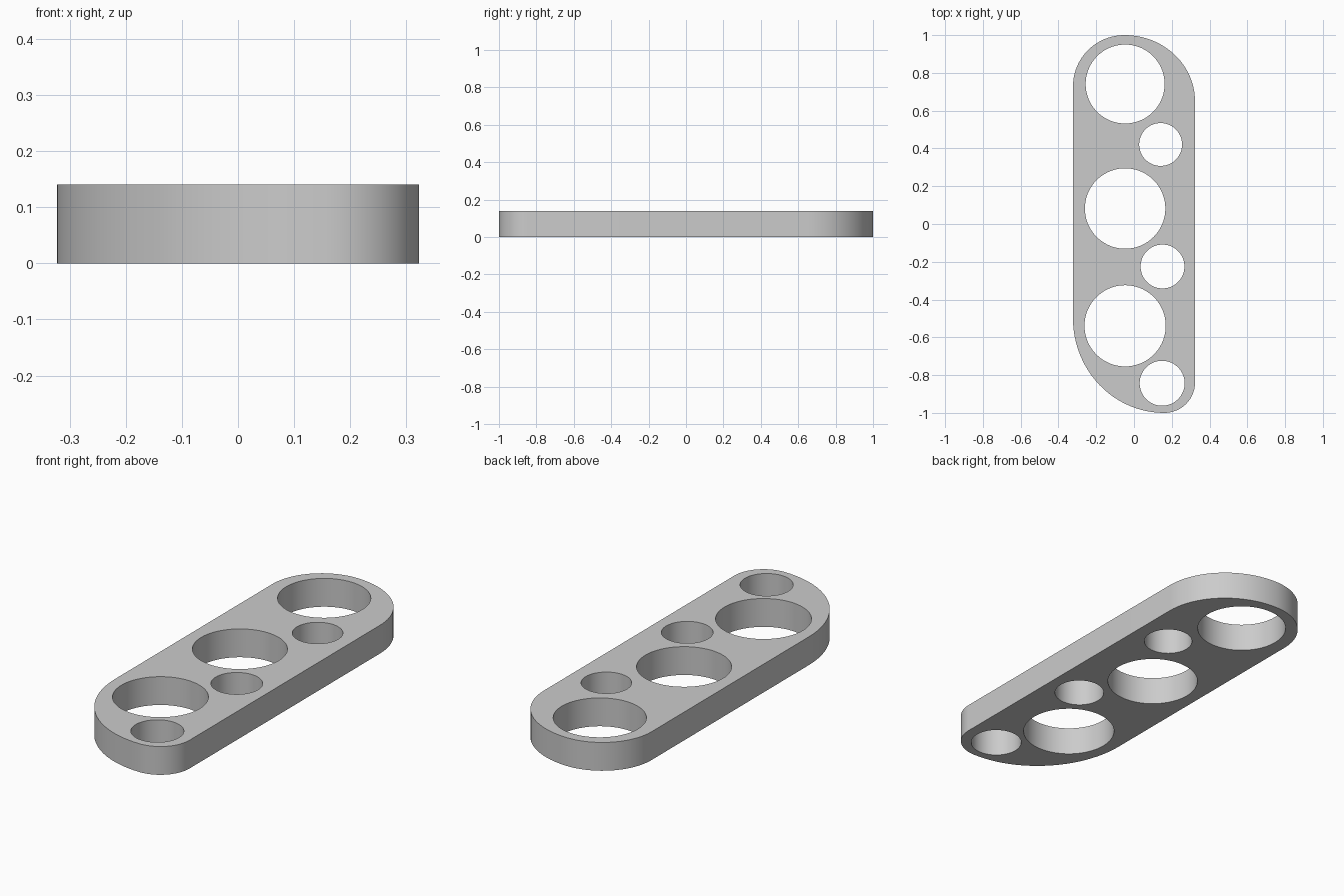
import bpy, bmesh
from math import sin, cos, pi

THICKNESS = 0.14
HALF_W, HALF_L = 0.323, 1.0

cube = bpy.data.objects.get("Cube")
if cube:
    bpy.data.objects.remove(cube, do_unlink=True)

grey = bpy.data.materials.new("light_grey")
grey.use_nodes = True
colour = (0.6, 0.6, 0.6, 1)
grey.diffuse_color = colour
grey.node_tree.nodes["Principled BSDF"].inputs["Base Color"].default_value = colour


def arc(cx, cy, rx, ry, start, sweep, steps):
    """Points along an elliptical arc, angles in radians."""
    angles = [start + sweep * i / steps for i in range(steps + 1)]
    return [(cx + rx * cos(a), cy + ry * sin(a)) for a in angles]


def corner(cx, cy, quarter):
    """Rounded corner filling the gap between a centre and the outer bounds."""
    return arc(cx, cy, HALF_W - abs(cx) if cx * cos(quarter * pi / 2 + pi / 4) > 0 else HALF_W + abs(cx),
               HALF_L - abs(cy), quarter * pi / 2, pi / 2, 24)


# Rounded outline, counter-clockwise from the back left corner
outline = (corner(-0.05, 0.65, 0) + corner(-0.05, 0.73, 1)
           + corner(0.16, -0.50, 2) + corner(0.16, -0.84, 3))

# Through holes: x, y, radius
holes = [(-0.047, 0.741, 0.209), (-0.047, 0.082, 0.213), (-0.047, -0.539, 0.215),
         (0.141, 0.421, 0.1135), (0.151, -0.225, 0.116), (0.149, -0.843, 0.119)]
loops = [outline] + [arc(x, y, r, r, 0, 2 * pi, 72)[:-1] for x, y, r in holes]

# Filled flat profile with holes, extruded to the plate thickness
curve = bpy.data.curves.new("plate_profile", "CURVE")
curve.dimensions = "2D"
curve.fill_mode = "BOTH"
curve.extrude = THICKNESS / 2
for loop in loops:
    spline = curve.splines.new("POLY")
    spline.points.add(len(loop) - 1)
    for point, (x, y) in zip(spline.points, loop):
        point.co = (x, y, 0, 1)
    spline.use_cyclic_u = True
plate = bpy.data.objects.new("perforated_plate", curve)
bpy.context.collection.objects.link(plate)
bpy.ops.object.select_all(action="DESELECT")
bpy.context.view_layer.objects.active = plate
plate.select_set(True)
bpy.ops.object.convert(target="MESH")
plate = bpy.context.object
plate.name = "perforated_plate"

# Weld walls to caps, stand the plate on the ground and shade it
bm = bmesh.new()
bm.from_mesh(plate.data)
bmesh.ops.remove_doubles(bm, verts=bm.verts, dist=0.0005)
bmesh.ops.translate(bm, verts=bm.verts, vec=(0, 0, THICKNESS / 2))
bmesh.ops.recalc_face_normals(bm, faces=bm.faces)
bm.to_mesh(plate.data)
bm.free()
plate.data.materials.clear()
plate.data.materials.append(grey)
bpy.ops.object.shade_smooth_by_angle(angle=pi / 6)
